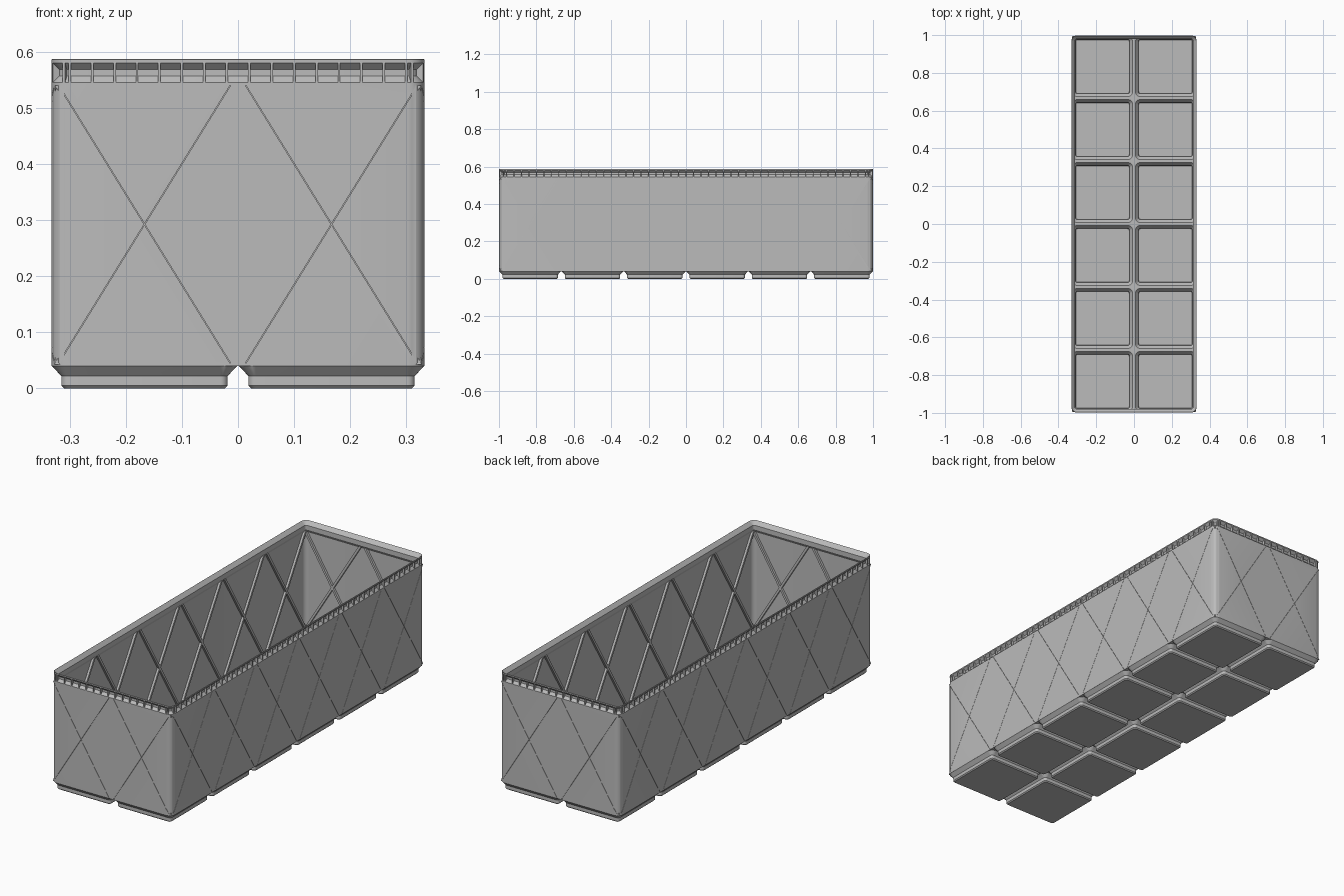
import bpy, bmesh, math
from mathutils import Matrix, Vector

if "Cube" in bpy.data.objects:
    bpy.data.objects.remove(bpy.data.objects["Cube"])

HX, HY, PITCH = 0.332, 0.9985, 1 / 3   # body half sizes and cell spacing
R = 0.03                               # outer corner radius
SEG = 6                                # segments per rounded corner

grey = bpy.data.materials.new("light grey plastic")
grey.diffuse_color = (0.5, 0.5, 0.5, 1)
grey.use_nodes = True
grey.node_tree.nodes["Principled BSDF"].inputs["Base Color"].default_value = grey.diffuse_color


def rounded(cx, cy, hx, hy, radii, z):
    """Rounded rectangle ring; radii start at the +x +y corner, anticlockwise."""
    pts = []
    for q, (sx, sy) in enumerate(((1, 1), (-1, 1), (-1, -1), (1, -1))):
        r = radii[q]
        for i in range(SEG + 1):
            a = math.pi / 2 * (q + i / SEG)
            pts.append(Vector((cx + sx * (hx - r) + r * math.cos(a),
                               cy + sy * (hy - r) + r * math.sin(a), z)))
    return pts


def loft(bm, rings, closed=False):
    """Bridge rings in order, either looping back or capping both ends."""
    loops = [[bm.verts.new(p) for p in ring] for ring in rings]
    n = len(loops[0])
    pairs = list(zip(loops, loops[1:])) + ([(loops[-1], loops[0])] if closed else [])
    for a, b in pairs:
        for i in range(n):
            j = (i + 1) % n
            bm.faces.new((a[i], a[j], b[j], b[i]))
    if not closed:
        bm.faces.new(loops[0])
        bm.faces.new(loops[-1])


def prism(bm, section_a, section_b):
    """Solid between two matching end sections."""
    loft(bm, [section_a, section_b])


def finish(bm, name):
    bmesh.ops.recalc_face_normals(bm, faces=bm.faces)
    me = bpy.data.meshes.new(name)
    bm.to_mesh(me)
    bm.free()
    me.materials.append(grey)
    ob = bpy.data.objects.new(name, me)
    bpy.context.collection.objects.link(ob)
    return ob


def activate(ob):
    bpy.ops.object.select_all(action='DESELECT')
    ob.select_set(True)
    bpy.context.view_layer.objects.active = ob


# The four walls: turn, distance from centre, number of cells, last straight fin
WALLS = [(0, HY, 2, 0.30), (1, HX, 6, 0.96), (2, HY, 2, 0.30), (3, HX, 6, 0.96)]


def wall_frame(turn, dist):
    """Local axes: x along the wall, y inward from its outer face, z up."""
    return Matrix.Rotation(turn * math.pi / 2, 4, 'Z') @ Matrix.Translation((0, -dist, 0))


def diagonal_bars(bm, direction, width, d0, d1, z0, z1):
    """One diagonal bar per wall cell, between depths d0 and d1."""
    for turn, dist, cells, _ in WALLS:
        m = wall_frame(turn, dist)
        for c in range(cells):
            mid = (c - (cells - 1) / 2) * PITCH
            slope = direction * 0.153 / 0.2475
            ends = []
            for z in (z0, z1):
                u = mid + slope * (z - 0.2925)
                w = width / 2 * math.hypot(1, slope)
                ends.append([m @ Vector(p) for p in
                             ((u - w, d0, z), (u + w, d0, z), (u + w, d1, z), (u - w, d1, z))])
            prism(bm, *ends)


# Walls and stacking lip, as one closed profile swept round the outline
profile = [(0, 0.04), (0, 0.545), (0.012, 0.557), (0.012, 0.568), (0, 0.58), (0, 0.586),
           (0.002, 0.5875), (0.019, 0.569), (0.019, 0.547), (0.008, 0.530), (0.008, 0.04)]
bm = bmesh.new()
loft(bm, [rounded(0, 0, HX - i, HY - i, [R - i] * 4, z) for i, z in profile], closed=True)
walls = finish(bm, "walls_and_lip")

# Hairline diagonal slits on the outside of the walls
for direction in (1, -1):
    bm = bmesh.new()
    diagonal_bars(bm, direction, 0.0012, -0.01, 0.004, 0.045, 0.54)
    cutter = finish(bm, "slit_cutter")
    cutter.hide_render = True
    mod = walls.modifiers.new("slits", 'BOOLEAN')
    mod.operation, mod.solver, mod.object = 'DIFFERENCE', 'EXACT', cutter
    activate(walls)
    bpy.ops.object.modifier_apply(modifier=mod.name)
    bpy.data.objects.remove(cutter)

# Crossed ribs on the inside of the walls
for direction, name in ((1, "rising_ribs"), (-1, "falling_ribs")):
    bm = bmesh.new()
    diagonal_bars(bm, direction, 0.011, 0.006, 0.019, 0.043, 0.540)
    finish(bm, name)

# Hollow feet with rounded pockets above, one per cell
inside = [(0.025, 0.007), (0.0235, 0.010), (0.0235, 0.026), (0.008, 0.045)]
outside = [(0.0015, 0.04), (0.0185, 0.022), (0.0185, 0.005), (0.0235, 0.0)]
bm = bmesh.new()
for ix in range(2):
    for iy in range(6):
        cx, cy = (ix - 0.5) * PITCH, (iy - 2.5) * PITCH

        def ring(inset, z):
            h = PITCH / 2 - inset
            return rounded(cx, cy, h, h, [max(0.032 - inset, 0.010)] * 4, z)

        def cell_edge(z):
            # Square where cells meet, rounded at the four body corners
            radii = [0.036 if abs(cx + sx * 0.17) > 0.3 and abs(cy + sy * 0.17) > 0.9 else 0.0001
                     for sx, sy in ((1, 1), (-1, 1), (-1, -1), (1, -1))]
            lx, ly = HX - 0.004, HY - 0.004
            return [Vector((max(-lx, min(lx, p.x)), max(-ly, min(ly, p.y)), z))
                    for p in rounded(cx, cy, PITCH / 2, PITCH / 2, radii, z)]

        loft(bm, [ring(*p) for p in inside] + [cell_edge(0.045), cell_edge(0.0405)]
             + [ring(*p) for p in outside])
feet = finish(bm, "floor_and_feet")

# Thin upright fins supporting the lip
fin = [(0, 0.544), (0.0135, 0.557), (0.0135, 0.568), (0, 0.581)]
bm = bmesh.new()


def add_fin(m, u):
    prism(bm, *[[m @ Vector((u + s * 0.0022, d, z)) for d, z in fin] for s in (-1, 1)])


for turn, dist, _, last in WALLS:
    m = wall_frame(turn, dist)
    for k in range(round(last / 0.02) + 1):
        add_fin(m, -last + 0.04 * k)
for sx in (1, -1):
    for sy in (1, -1):
        base = math.atan2(sy, sx)
        for da in (-0.5, 0.5):
            m = (Matrix.Translation((sx * (HX - R), sy * (HY - R), 0))
                 @ Matrix.Rotation(base + da + math.pi / 2, 4, 'Z')
                 @ Matrix.Translation((0, -R + 0.0003, 0)))
            add_fin(m, 0)
finish(bm, "lip_fins")

# Smooth the rounded corners, keep edges crisp
for ob in (walls, feet):
    activate(ob)
    bpy.ops.object.shade_smooth_by_angle(angle=math.radians(30))
